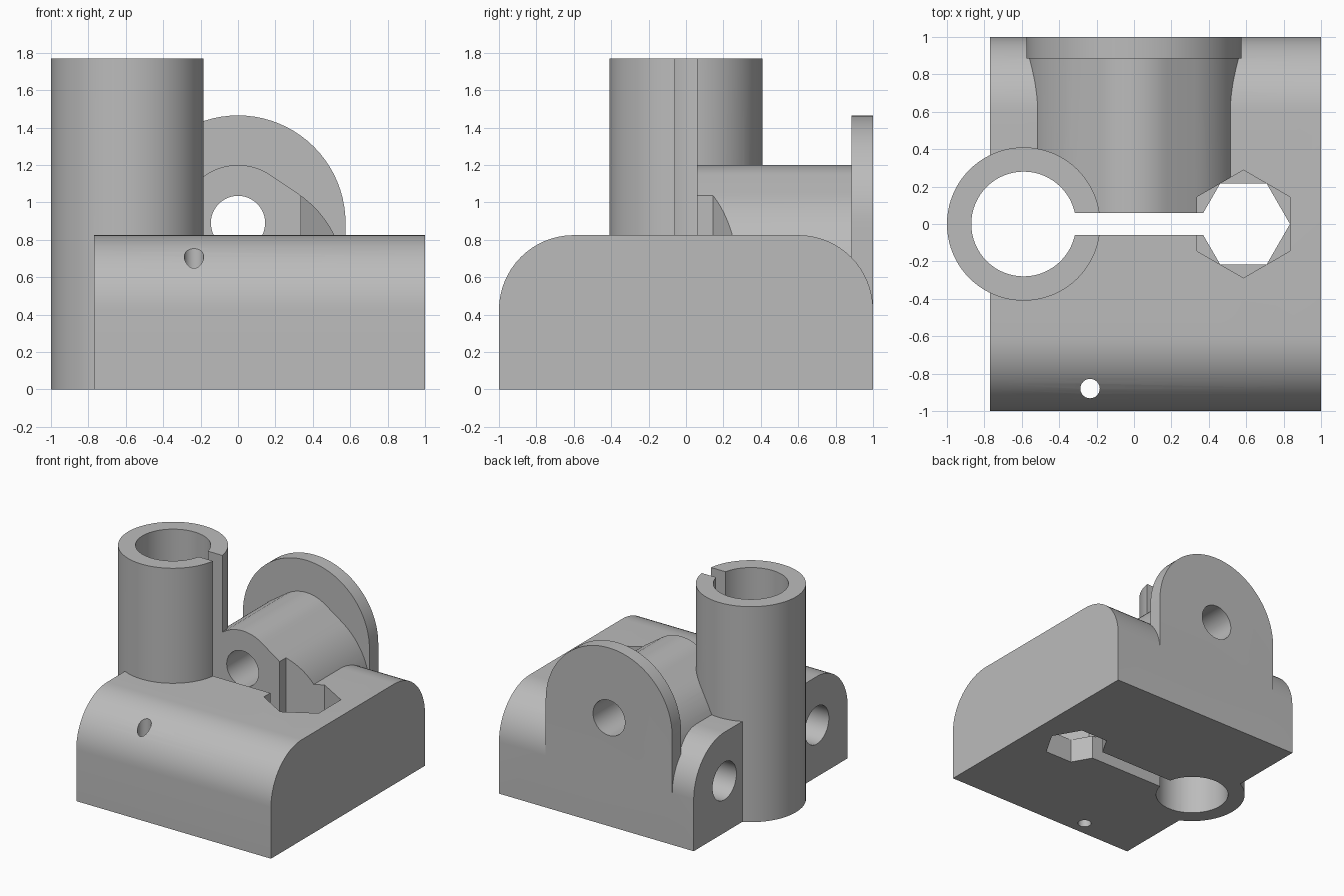
import bpy, bmesh
from math import sin, cos, asin, pi
from mathutils import Matrix, Vector

cube = bpy.data.objects.get("Cube")
if cube:
    bpy.data.objects.remove(cube, do_unlink=True)

grey = bpy.data.materials.new("plain grey")
grey.use_nodes = True
color = (0.5, 0.5, 0.5, 1)
grey.diffuse_color = color
grey.node_tree.nodes["Principled BSDF"].inputs["Base Color"].default_value = color


def finish(name, bm):
    bmesh.ops.recalc_face_normals(bm, faces=bm.faces)
    mesh = bpy.data.meshes.new(name)
    bm.to_mesh(mesh)
    bm.free()
    mesh.materials.append(grey)
    obj = bpy.data.objects.new(name, mesh)
    bpy.context.collection.objects.link(obj)
    return obj


def extrude(name, points, offset):
    """Prism from a closed outline swept along an offset."""
    bm = bmesh.new()
    face = bm.faces.new([bm.verts.new(p) for p in points])
    new = bmesh.ops.extrude_face_region(bm, geom=[face])["geom"]
    verts = [v for v in new if isinstance(v, bmesh.types.BMVert)]
    bmesh.ops.translate(bm, verts=verts, vec=offset)
    return finish(name, bm)


def rod(name, radius, start, end, sides=64, turn=0):
    """Cylinder between two points."""
    start, end = Vector(start), Vector(end)
    axis = end - start
    bm = bmesh.new()
    spin = axis.to_track_quat("Z", "Y").to_matrix().to_4x4() @ Matrix.Rotation(turn, 4, "Z")
    bmesh.ops.create_cone(bm, cap_ends=True, segments=sides, radius1=radius, radius2=radius,
                          depth=axis.length, matrix=Matrix.Translation((start + end) / 2) @ spin)
    return finish(name, bm)


def box(name, low, high):
    corners = [(low[0], low[1]), (high[0], low[1]), (high[0], high[1]), (low[0], high[1])]
    return extrude(name, [(x, y, low[2]) for x, y in corners], (0, 0, high[2] - low[2]))


def arc(cx, cz, r, a, b, steps=16):
    return [(cx + r * cos(a + (b - a) * i / steps), cz + r * sin(a + (b - a) * i / steps))
            for i in range(steps + 1)]


def combine(target, other, operation):
    mod = target.modifiers.new(other.name, "BOOLEAN")
    mod.operation, mod.solver, mod.object = operation, "EXACT", other
    bpy.context.view_layer.objects.active = target
    bpy.ops.object.modifier_apply(modifier=mod.name)
    bpy.data.objects.remove(other, do_unlink=True)


# Base block with rounded front and back top edges
TOP, ROUND, ROD_Z = 0.825, 0.4, 0.425
profile = [(-1, 0), (1, 0)] + arc(0.6, ROD_Z, ROUND, 0, pi / 2) + arc(-0.6, ROD_Z, ROUND, pi / 2, pi)
body = extrude("clamp_body", [(-0.77, y, z) for y, z in profile], (1.77, 0, 0))

# Horizontal barrel: a small circle blended by tangents into a large one
HOLE_Z, LOW_Z, SMALL, LARGE = 0.89, 0.57, 0.31, 0.575
tilt = asin((LARGE - SMALL) / (HOLE_Z - LOW_Z))
outline = ([(LARGE, 0.2)] + arc(0, LOW_Z, LARGE, 0, tilt) + arc(0, HOLE_Z, SMALL, tilt, pi - tilt)
           + arc(0, LOW_Z, LARGE, pi - tilt, pi) + [(-LARGE, 0.2)])
barrel = extrude("barrel", [(x, 0, z) for x, z in outline], (0, 0.95, 0))

# Arched flange on the back
arch = [(LARGE, 0)] + arc(0, HOLE_Z, LARGE, 0, pi, 40) + [(-LARGE, 0)]
flange = extrude("flange", [(x, 0.885, z) for x, z in arch], (0, 0.115, 0))

# Upright tube
TUBE_X, NUT_X = -0.59, 0.585
tube = rod("tube", 0.41, (TUBE_X, 0, 0), (TUBE_X, 0, 1.77), 80)
for part in (barrel, flange, tube):
    combine(body, part, "UNION")

# Bore, clamping slot, pivot hole and wire hole
cutters = [
    rod("tube_bore", 0.28, (TUBE_X, 0, -0.1), (TUBE_X, 0, 2)),
    box("slot", (-0.5, -0.06, -0.1), (NUT_X, 0.06, 2)),
    rod("pivot_hole", 0.145, (0, 0, HOLE_Z), (0, 1.2, HOLE_Z), 48),
    rod("wire_hole", 0.052, (-0.235, -0.88, -0.1), (-0.235, -0.88, 1), 24),
]
# Hexagonal nut trap above a smaller turned hexagon
cutters += [
    rod("nut_trap", 0.288, (NUT_X, 0, 0.2), (NUT_X, 0, 1.6), 6),
    rod("lower_hexagon", 0.249, (NUT_X, 0, -0.1), (NUT_X, 0, 0.5), 6, pi / 6),
]
# Blind rod sockets in the right side
for y in (-0.6, 0.6):
    cutters.append(rod("rod_socket", 0.155, (-1.2, y, ROD_Z), (0.8, y, ROD_Z), 48))
for cutter in cutters:
    combine(body, cutter, "DIFFERENCE")

# Smooth curved walls, crisp edges
bpy.ops.object.select_all(action="DESELECT")
body.select_set(True)
bpy.context.view_layer.objects.active = body
bpy.ops.object.shade_smooth_by_angle(angle=pi / 7)
